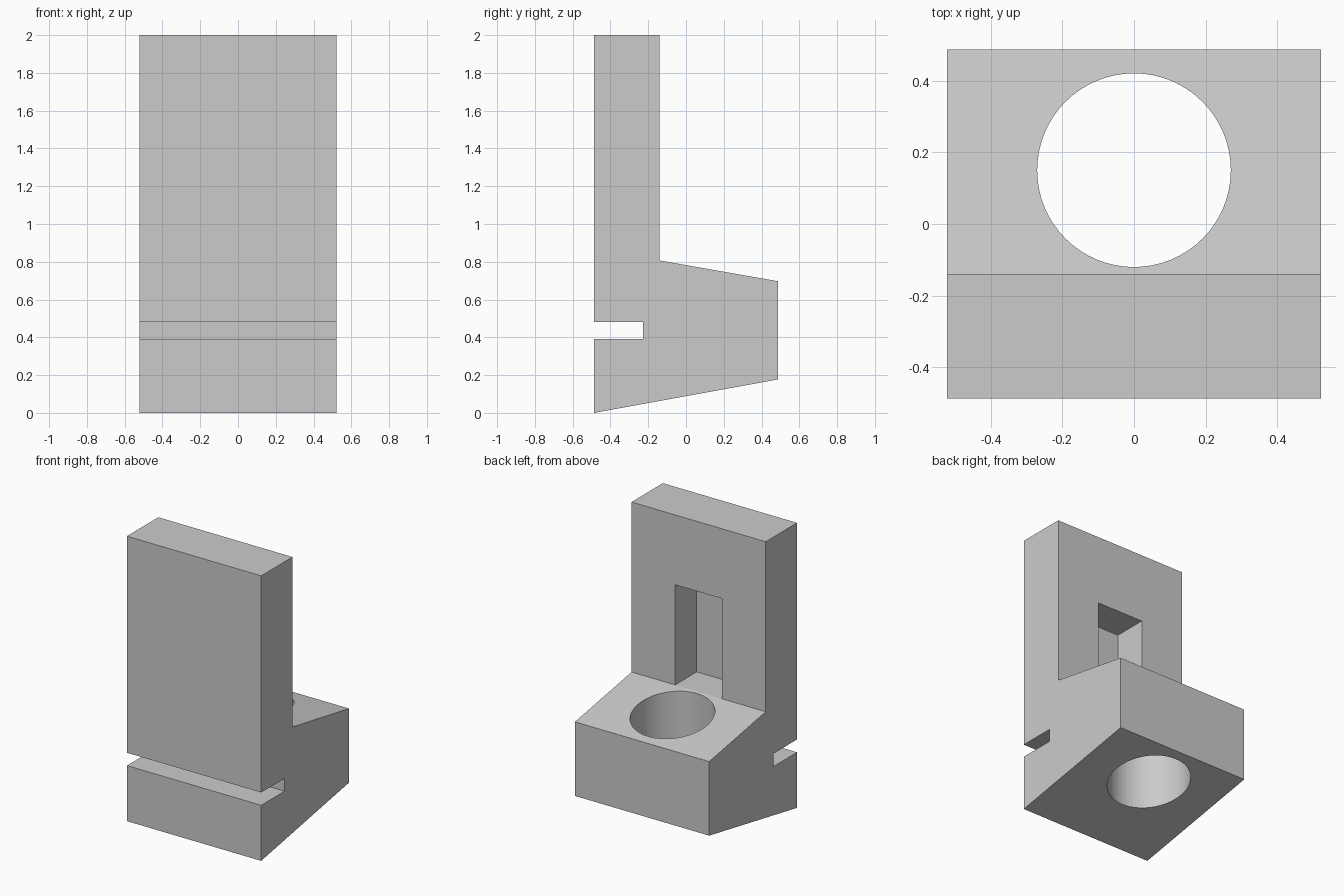
import bpy
import bmesh

cube = bpy.data.objects.get("Cube")
if cube:
    bpy.data.objects.remove(cube, do_unlink=True)

grey = bpy.data.materials.new("plain grey")
grey.use_nodes = True
COLOUR = (0.6, 0.6, 0.6, 1)
grey.diffuse_color = COLOUR
grey.node_tree.nodes["Principled BSDF"].inputs["Base Color"].default_value = COLOUR


def make_object(name, bm):
    bmesh.ops.recalc_face_normals(bm, faces=bm.faces)
    mesh = bpy.data.meshes.new(name)
    bm.to_mesh(mesh)
    bm.free()
    mesh.materials.append(grey)
    obj = bpy.data.objects.new(name, mesh)
    bpy.context.collection.objects.link(obj)
    return obj


def extrude_profile(name, points, half_width):
    """Extrude a (y, z) outline along x, centred on x = 0."""
    bm = bmesh.new()
    face = bm.faces.new([bm.verts.new((-half_width, y, z)) for y, z in points])
    grown = bmesh.ops.extrude_face_region(bm, geom=[face])["geom"]
    verts = [v for v in grown if isinstance(v, bmesh.types.BMVert)]
    bmesh.ops.translate(bm, verts=verts, vec=(2 * half_width, 0, 0))
    return make_object(name, bm)


def cut(target, cutter):
    mod = target.modifiers.new(cutter.name, 'BOOLEAN')
    mod.operation = 'DIFFERENCE'
    mod.solver = 'EXACT'
    mod.object = cutter
    bpy.context.view_layer.objects.active = target
    bpy.ops.object.modifier_apply(modifier=mod.name)
    bpy.data.objects.remove(cutter, do_unlink=True)


# Upright wall and sloped foot, with the slot across the front
front, back, wall_back, slot_back = -0.487, 0.487, -0.14, -0.228
foot_top = 0.807
bracket = extrude_profile("bracket", [
    (front, 0), (back, 0.177), (back, 0.697), (wall_back, foot_top),
    (wall_back, 2), (front, 2), (front, 0.48), (slot_back, 0.48),
    (slot_back, 0.39), (front, 0.39)], 0.521)

# Round hole straight down through the foot
bm = bmesh.new()
bmesh.ops.create_cone(bm, cap_ends=True, segments=64, radius1=0.27,
                      radius2=0.27, depth=2)
bmesh.ops.translate(bm, verts=bm.verts, vec=(0, 0.15, 0.5))
cut(bracket, make_object("hole_cutter", bm))

# Rectangular pocket in the back of the wall, level with the foot
pocket_front, pocket_top = -0.38, 1.51
cut(bracket, extrude_profile("pocket_cutter", [
    (pocket_front, foot_top), (wall_back, foot_top), (0, foot_top),
    (0, pocket_top), (pocket_front, pocket_top)], 0.183))

bpy.context.view_layer.objects.active = bracket
bracket.select_set(True)
bpy.ops.object.shade_smooth_by_angle(angle=0.05)
